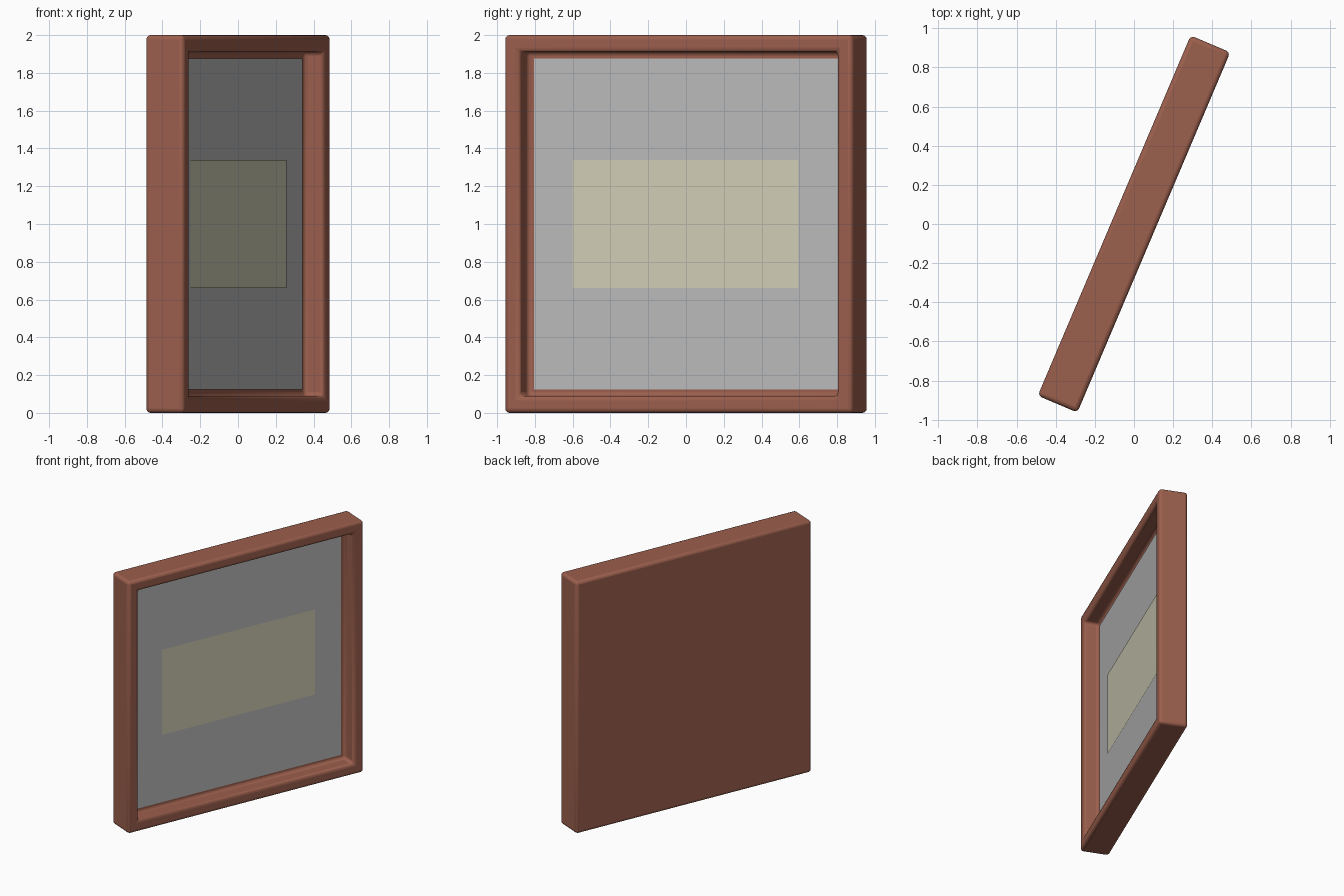
import bpy, bmesh, math
from mathutils import Matrix, Vector

if "Cube" in bpy.data.objects:
    bpy.data.objects.remove(bpy.data.objects["Cube"])

HALF, BACK, FRONT, OPEN, FLOOR = 1.0, -0.11, 0.11, 0.875, -0.006

# local axes: x = along the panel, y = up, z = out of the front face
ang = math.radians(67)
u = Vector((math.cos(ang), math.sin(ang), 0))
n = Vector((math.sin(ang), -math.cos(ang), 0))
PLACE = Matrix((u, (0, 0, 1), n)).transposed().to_4x4()
PLACE.translation = (0, 0, 1)


def material(name, color):
    m = bpy.data.materials.new(name)
    m.diffuse_color = (*color, 1)
    m.use_nodes = True
    m.node_tree.nodes["Principled BSDF"].inputs["Base Color"].default_value = m.diffuse_color
    return m


def make(name, bm, mat):
    bmesh.ops.recalc_face_normals(bm, faces=bm.faces)
    me = bpy.data.meshes.new(name)
    bm.to_mesh(me)
    bm.free()
    ob = bpy.data.objects.new(name, me)
    bpy.context.collection.objects.link(ob)
    ob.matrix_world = PLACE
    me.materials.append(mat)
    return ob


def sheet(name, w, h, z, mat):
    bm = bmesh.new()
    vs = [bm.verts.new((sx * w, sy * h, z)) for sx, sy in ((-1, -1), (1, -1), (1, 1), (-1, 1))]
    bm.faces.new(vs)
    me = bpy.data.meshes.new(name)
    bm.to_mesh(me)
    bm.free()
    ob = bpy.data.objects.new(name, me)
    bpy.context.collection.objects.link(ob)
    ob.matrix_world = PLACE
    me.materials.append(mat)


# frame: square tray with a recessed front and softened edges
bm = bmesh.new()
bmesh.ops.create_cube(bm, size=2, matrix=Matrix.Diagonal((HALF, HALF, FRONT, 1)))
front = max(bm.faces, key=lambda f: f.calc_center_median().z)
bmesh.ops.inset_region(bm, faces=[front], thickness=HALF - OPEN)
floor = bmesh.ops.extrude_discrete_faces(bm, faces=[front])["faces"][0]
for v in floor.verts:
    v.co.z = FLOOR
frame = make("frame", bm, material("red_brown", (0.33, 0.115, 0.075)))
bev = frame.modifiers.new("soft_edges", "BEVEL")
bev.width = 0.022
bev.segments = 3
bev.limit_method = "ANGLE"
bpy.context.view_layer.objects.active = frame
frame.select_set(True)
bpy.ops.object.shade_smooth_by_angle(angle=math.radians(35))

# glass panel and the pale label sheet in front of it
sheet("panel", OPEN, OPEN, 0.0, material("grey", (0.5, 0.5, 0.5)))
sheet("label", 0.65, 0.338, 0.004, material("pale_yellow", (0.64, 0.62, 0.47)))
